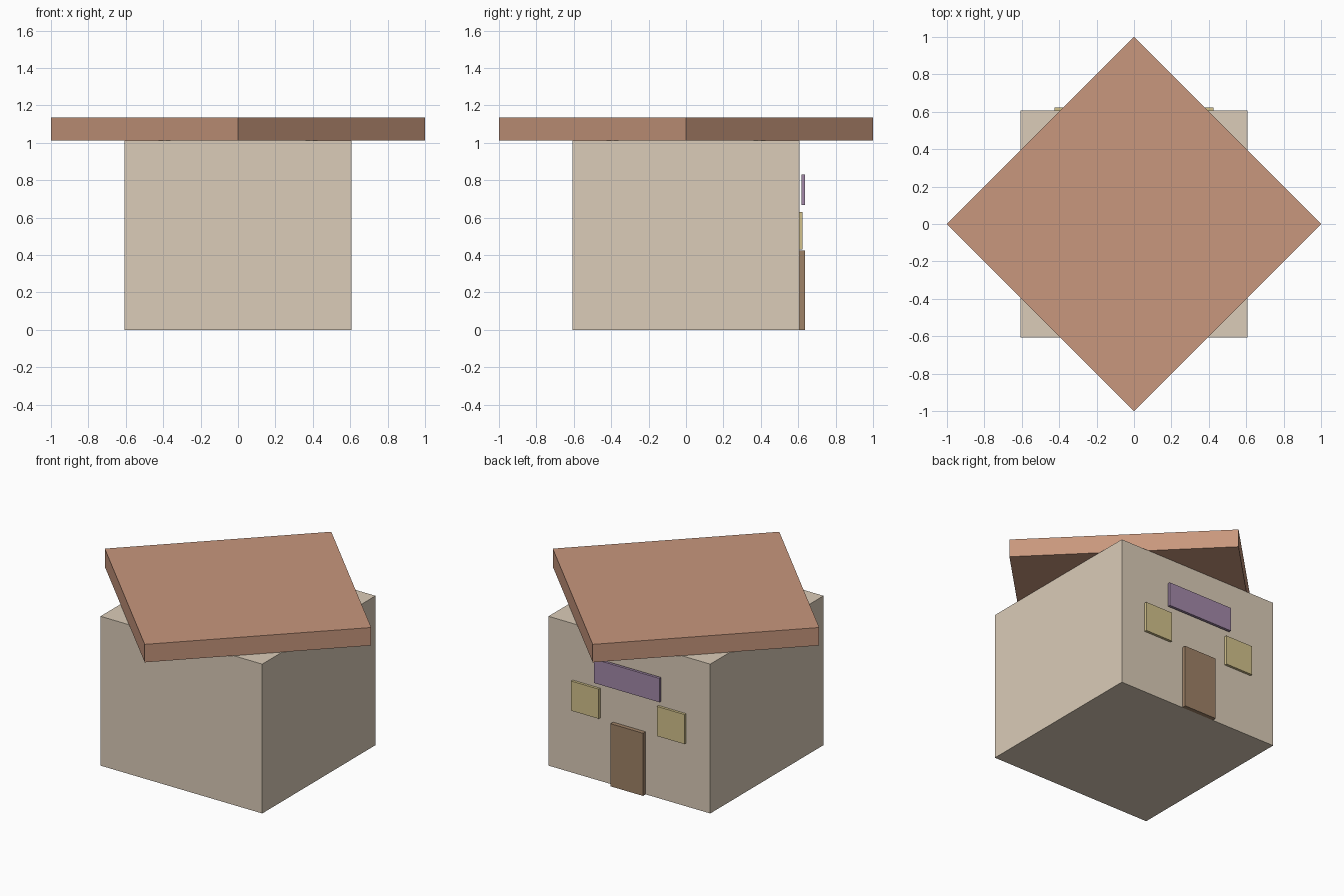
import bpy
import math

default_cube = bpy.data.objects.get("Cube")
if default_cube:
    bpy.data.objects.remove(default_cube, do_unlink=True)


def make_material(name, rgb):
    """Flat material from 0-255 display values, converted to linear."""
    linear = [((c / 255 + 0.055) / 1.055) ** 2.4 for c in rgb]
    mat = bpy.data.materials.new(name)
    mat.use_nodes = True
    mat.diffuse_color = (*linear, 1)
    mat.node_tree.nodes["Principled BSDF"].inputs["Base Color"].default_value = (*linear, 1)
    return mat


plaster = make_material("beige plaster", (219, 204, 184))
clay = make_material("terracotta", (200, 151, 125))
wood = make_material("brown wood", (159, 130, 103))
glass = make_material("pale yellow glass", (211, 194, 140))
purple = make_material("muted purple", (163, 137, 169))


def make_box(name, mat, xs, ys, zs):
    """Box spanning the given (low, high) ranges."""
    spans = (xs, ys, zs)
    bpy.ops.mesh.primitive_cube_add(size=1, location=[(a + b) / 2 for a, b in spans])
    obj = bpy.context.object
    obj.name = name
    obj.scale = [b - a for a, b in spans]
    bpy.ops.object.transform_apply(location=False, rotation=False, scale=True)
    obj.data.materials.append(mat)
    return obj


HALF = 0.607     # half width of the walls
WALL_TOP = 1.013
ROOF_TOP = 1.135

# Walls
make_box("walls", plaster, (-HALF, HALF), (-HALF, HALF), (0, WALL_TOP))

# Flat square roof slab, turned a quarter of a right angle pair
side = math.sqrt(2) / 2
roof = make_box("roof", clay, (-side, side), (-side, side), (WALL_TOP, ROOF_TOP))
roof.rotation_euler.z = math.radians(45)

# Door, windows and blank sign board on the back wall
make_box("door", wood, (-0.122, 0.122), (HALF, 0.635), (0, 0.425))
for label, s in (("left", 1), ("right", -1)):
    edges = sorted((s * 0.218, s * 0.425))
    make_box(label + "_window", glass, edges, (HALF, 0.624), (0.428, 0.629))
make_box("sign_board", purple, (-0.245, 0.245), (0.617, 0.635), (0.668, 0.83))
